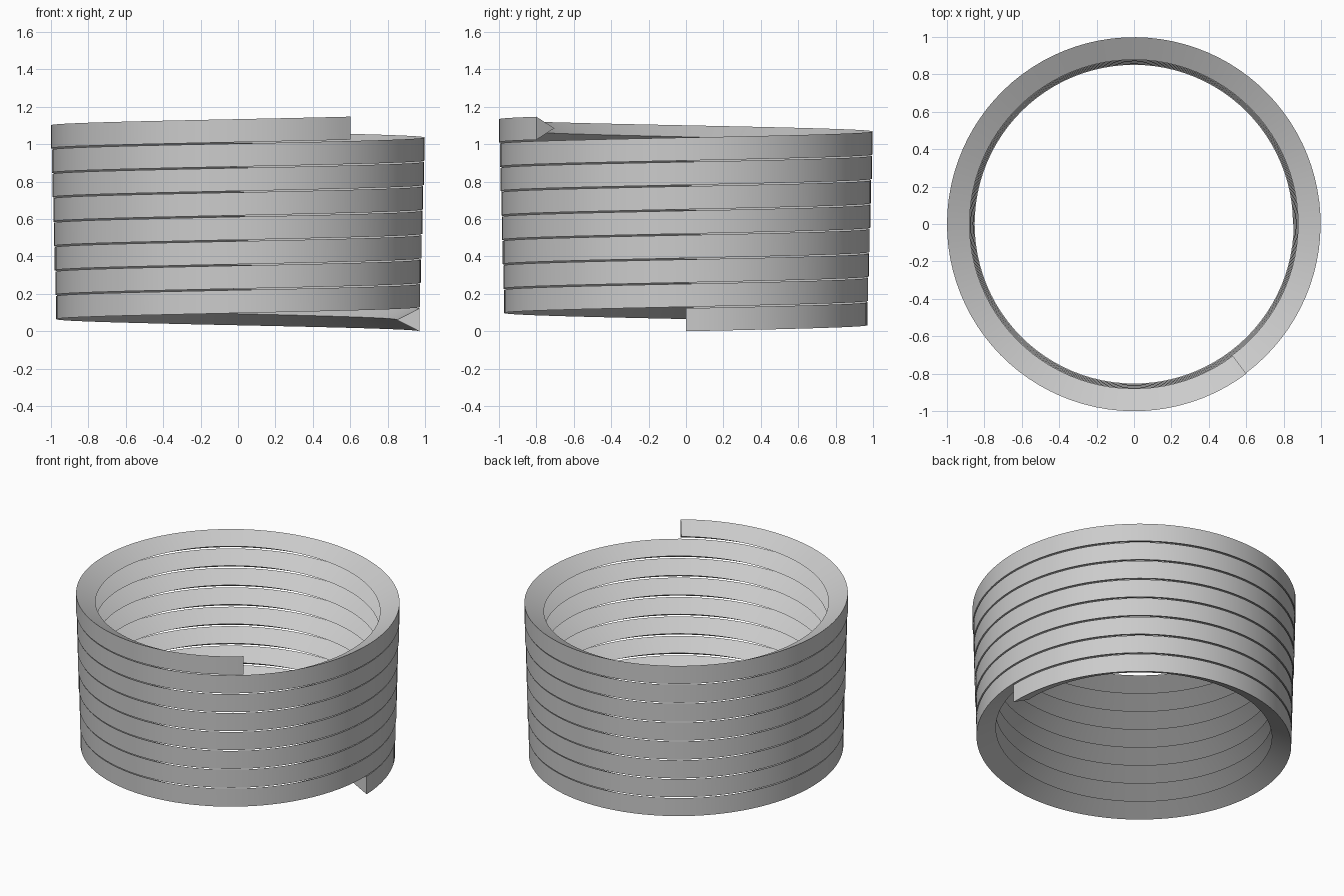
import bpy
import bmesh
import math

cube = bpy.data.objects.get("Cube")
if cube:
    bpy.data.objects.remove(cube, do_unlink=True)

# Plain grey metal
metal = bpy.data.materials.new("grey_metal")
metal.use_nodes = True
grey = (0.6, 0.6, 0.6, 1)
metal.diffuse_color = grey
metal.node_tree.nodes["Principled BSDF"].inputs["Base Color"].default_value = grey

# Coil dimensions
TURNS = 7 + (360 - 53.13) / 360
PITCH = 0.1304
WIRE_HEIGHT = 0.123
WIRE_DEPTH = 0.12
R_START, R_END = 0.969, 1.0
STEPS = round(TURNS * 96)

# Triangular wire section: flat outside, pointed inside (radial offset, height)
section = [(0, 0), (0, WIRE_HEIGHT), (-WIRE_DEPTH, WIRE_HEIGHT / 2)]

# Sweep the section up a slightly widening helix
bm = bmesh.new()
rings = []
for i in range(STEPS + 1):
    f = i / STEPS
    angle = f * TURNS * math.tau
    radius = R_START + (R_END - R_START) * f
    base = f * TURNS * PITCH
    rings.append([bm.verts.new(((radius + dr) * math.cos(angle),
                                (radius + dr) * math.sin(angle),
                                base + dz)) for dr, dz in section])
for a, b in zip(rings, rings[1:]):
    for j in range(3):
        k = (j + 1) % 3
        bm.faces.new((a[j], b[j], b[k], a[k]))

# Cut ends of the wire
bm.faces.new(rings[0])
bm.faces.new(rings[-1][::-1])
bmesh.ops.recalc_face_normals(bm, faces=bm.faces)

mesh = bpy.data.meshes.new("coil_wire")
bm.to_mesh(mesh)
bm.free()
mesh.materials.append(metal)
coil = bpy.data.objects.new("coil_wire", mesh)
bpy.context.collection.objects.link(coil)

# Smooth around the coil, sharp along the wire edges
bpy.ops.object.select_all(action="DESELECT")
coil.select_set(True)
bpy.context.view_layer.objects.active = coil
bpy.ops.object.shade_smooth_by_angle(angle=math.radians(30))
